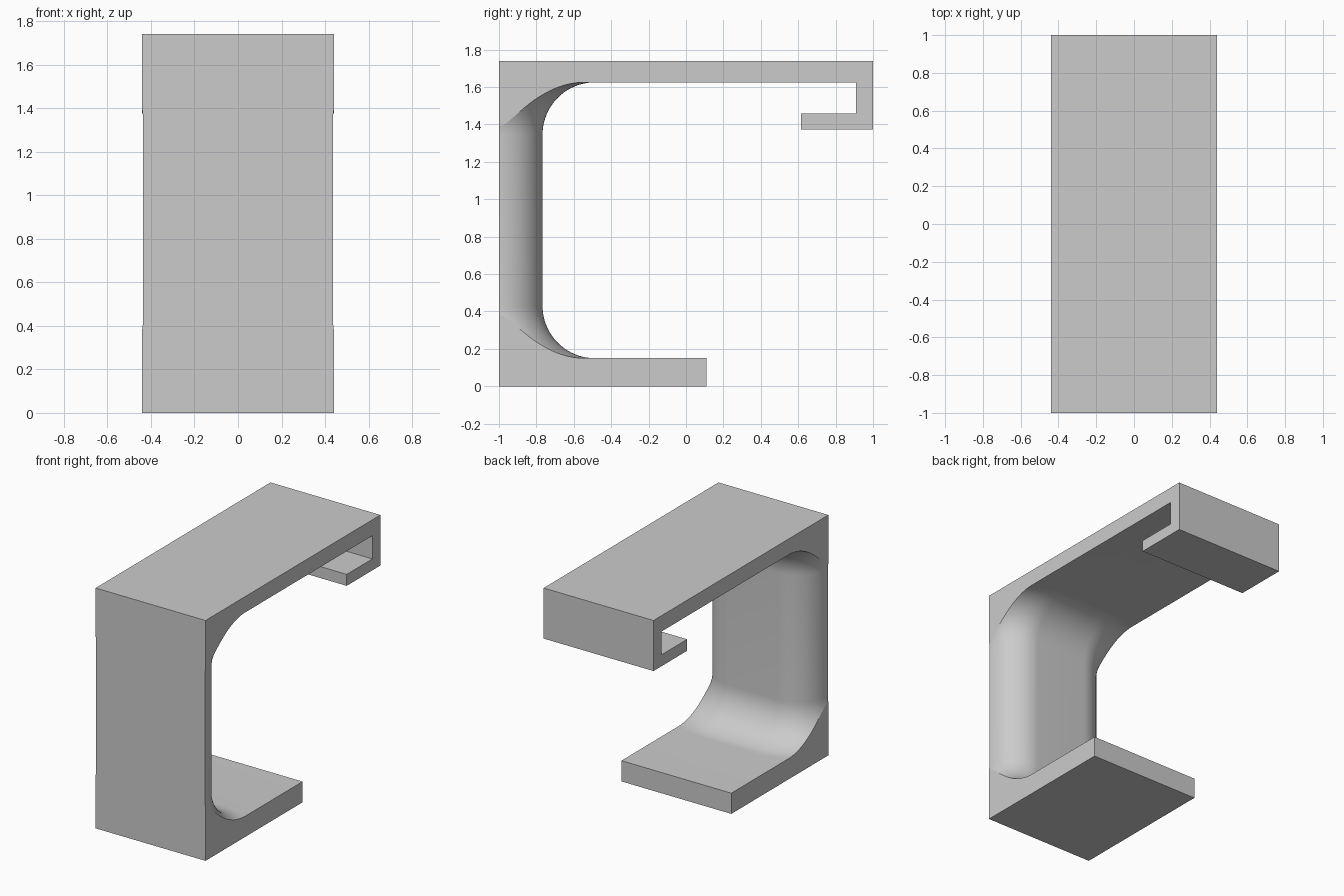
import bpy
import bmesh
from math import cos, sin, pi, radians

cube = bpy.data.objects.get("Cube")
if cube:
    bpy.data.objects.remove(cube, do_unlink=True)

HALF_W = 0.44        # half width of the bracket
FRONT = -1.0         # front plane
BASE_TOP = 0.15      # upper face of the foot plate
ARM_BOTTOM = 1.625   # lower face of the top arm
EDGE_R = 0.233       # rounding of the upright's rear edges
FILLET_R = 0.28      # blend between upright and plates
CORNER_X = 0.203     # centre of the rear edge rounding
STEPS = 20

grey = bpy.data.materials.new("light_grey")
grey.use_nodes = True
colour = (0.6, 0.6, 0.6, 1)
grey.diffuse_color = colour
grey.node_tree.nodes["Principled BSDF"].inputs["Base Color"].default_value = colour


def make_object(name, bm):
    bmesh.ops.recalc_face_normals(bm, faces=bm.faces)
    mesh = bpy.data.meshes.new(name)
    bm.to_mesh(mesh)
    bm.free()
    obj = bpy.data.objects.new(name, mesh)
    obj.data.materials.append(grey)
    bpy.context.collection.objects.link(obj)
    return obj


def extrude_profile(name, points):
    """Extrude a (y, z) outline across the full width."""
    bm = bmesh.new()
    face = bm.faces.new([bm.verts.new((-HALF_W, y, z)) for y, z in points])
    result = bmesh.ops.extrude_face_region(bm, geom=[face])
    for v in result["geom"]:
        if isinstance(v, bmesh.types.BMVert):
            v.co.x = HALF_W
    return make_object(name, bm)


def upright_section(bm, spread, z):
    """Ring with a flat front and two rounded rear edges."""
    radius = EDGE_R + spread
    arc = [(CORNER_X + radius * cos(a), FRONT + radius * sin(a))
           for a in (pi / 2 * i / STEPS for i in range(STEPS + 1))]
    ring = arc + [(-x, y) for x, y in reversed(arc)]
    return [bm.verts.new((x, y, z)) for x, y in ring]


# Upright: stacked sections that flare into the plates at both ends
bm = bmesh.new()
flare = []
for i in range(STEPS + 1):
    a = pi / 2 * i / STEPS
    flare.append((FILLET_R * (1 - sin(a)), FILLET_R * (1 - cos(a))))
levels = [(s, BASE_TOP + h) for s, h in flare]
levels += [(s, ARM_BOTTOM - h) for s, h in reversed(flare)]
rings = [upright_section(bm, s, z) for s, z in levels]
for low, high in zip(rings, rings[1:]):
    for i in range(len(low)):
        j = (i + 1) % len(low)
        bm.faces.new((low[i], low[j], high[j], high[i]))
bm.faces.new(rings[0])
bm.faces.new(rings[-1])

# Trim the flare flush with the sides
for side in (-1, 1):
    cut = bmesh.ops.bisect_plane(
        bm, geom=bm.verts[:] + bm.edges[:] + bm.faces[:], dist=1e-6,
        plane_co=(side * HALF_W, 0, 0), plane_no=(side, 0, 0), clear_outer=True)
    rim = [e for e in cut["geom_cut"] if isinstance(e, bmesh.types.BMEdge)]
    for v in cut["geom_cut"]:
        if isinstance(v, bmesh.types.BMVert):
            v.co.x = side * HALF_W
    bmesh.ops.holes_fill(bm, edges=rim, sides=0)
upright = make_object("upright", bm)

# Foot plate
foot = extrude_profile("foot_plate", [
    (FRONT, 0), (0.11, 0), (0.11, BASE_TOP), (FRONT, BASE_TOP)])

# Top arm with the returned lip at the rear
arm = extrude_profile("top_arm", [
    (FRONT, 1.74), (1, 1.74), (1, 1.374), (0.615, 1.374), (0.615, 1.457),
    (0.908, 1.457), (0.908, ARM_BOTTOM), (FRONT, ARM_BOTTOM)])

# Join the parts into one solid
bpy.ops.object.select_all(action='DESELECT')
bpy.context.view_layer.objects.active = upright
upright.select_set(True)
for part in (foot, arm):
    mod = upright.modifiers.new("join", 'BOOLEAN')
    mod.operation = 'UNION'
    mod.solver = 'EXACT'
    mod.object = part
    bpy.ops.object.modifier_apply(modifier=mod.name)
    bpy.data.objects.remove(part, do_unlink=True)
upright.name = "hook_bracket"

# Merge flat regions, then smooth only the curved blends
bm = bmesh.new()
bm.from_mesh(upright.data)
bmesh.ops.remove_doubles(bm, verts=bm.verts, dist=1e-5)
bmesh.ops.dissolve_limit(bm, angle_limit=radians(0.3),
                         verts=bm.verts, edges=bm.edges)
bm.to_mesh(upright.data)
bm.free()
bpy.ops.object.shade_smooth_by_angle(angle=radians(10))
